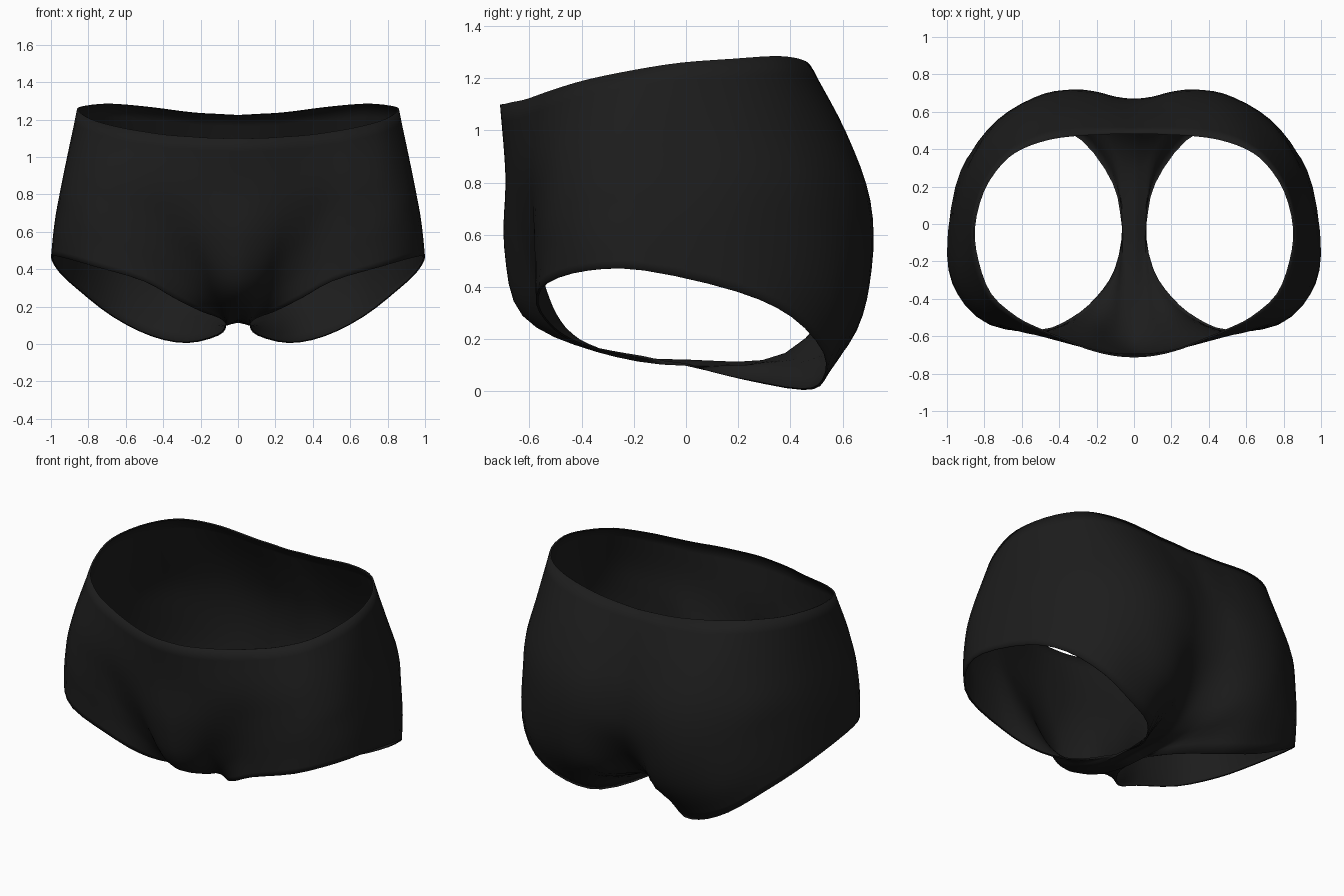
import bpy, bmesh
from mathutils import Vector

if "Cube" in bpy.data.objects:
    bpy.data.objects.remove(bpy.data.objects["Cube"])

# Half-body guide curves, each running front centre -> side -> back centre
waist = [(0,-.713,1.1), (.12,-.703,1.1), (.25,-.67,1.108), (.38,-.62,1.118), (.5,-.57,1.135),
         (.63,-.505,1.158), (.77,-.38,1.195), (.84,-.2,1.232), (.86,-.02,1.26), (.81,.18,1.275),
         (.71,.33,1.285), (.6,.41,1.28), (.45,.46,1.265), (.3,.48,1.245), (.2,.485,1.235),
         (.1,.49,1.23), (0,.49,1.225)]
upper_hip = [(0,-.692,.82), (.1,-.69,.83), (.2,-.675,.83), (.33,-.645,.84), (.48,-.605,.87),
             (.64,-.56,.9), (.8,-.465,.95), (.9,-.28,.98), (.912,-.06,1), (.875,.19,1),
             (.775,.385,1), (.625,.525,1), (.47,.6,.99), (.31,.615,.99), (.2,.61,.98),
             (.1,.6,.98), (0,.59,.98)]
hip = [(0,-.697,.55), (.08,-.687,.56), (.17,-.66,.57), (.27,-.622,.6), (.42,-.588,.65),
       (.6,-.577,.72), (.81,-.5,.78), (.93,-.33,.81), (.95,-.09,.82), (.92,.19,.82),
       (.81,.435,.8), (.65,.59,.78), (.48,.68,.75), (.32,.707,.73), (.2,.698,.73),
       (.1,.675,.72), (0,.665,.72)]
seat = [(0,-.627,.29), (.07,-.61,.3), (.13,-.587,.33), (.22,-.555,.4), (.37,-.558,.48),
        (.56,-.58,.57), (.8,-.522,.65), (.935,-.36,.7), (.973,-.12,.7), (.94,.19,.68),
        (.82,.445,.62), (.665,.605,.56), (.48,.695,.5), (.32,.712,.47), (.2,.69,.46),
        (.09,.648,.45), (0,.635,.45)]
lower = [(0,-.35,.155), (.065,-.35,.155), (.11,-.42,.2), (.205,-.48,.27), (.34,-.53,.36),
         (.54,-.578,.46), (.79,-.527,.54), (.945,-.37,.58), (.988,-.14,.59), (.95,.19,.53),
         (.835,.44,.43), (.67,.595,.33), (.47,.65,.26), (.31,.645,.22), (.185,.565,.175),
         (.075,.42,.148), (0,.38,.147)]
leg_edge = [(0,0,.122), (.063,0,.098), (.1,-.24,.138), (.2,-.4,.175), (.33,-.51,.24),
            (.5,-.575,.335), (.77,-.54,.415), (.94,-.38,.463), (1,-.16,.464), (.955,.2,.382),
            (.85,.41,.285), (.67,.535,.145), (.46,.53,.04), (.27,.45,.005), (.105,.22,.045),
            (.063,0,.098), (0,0,.122)]
STEPS, DOWN = 3, 4


def spline(p, steps):
    """Smooth curve through p[1:-1]; the end points only steer the tangents."""
    out = []
    for a, b, c, d in zip(p, p[1:], p[2:], p[3:]):
        for k in range(steps):
            t = k / steps
            out.append(0.5 * (2*b + (c - a)*t + (2*a - 5*b + 4*c - d)*t*t
                              + (3*b - a - 3*c + d)*t**3))
    return out + [p[-2]]


def flip(v):
    return Vector((-v.x, v.y, v.z))


# Rows around the body, meeting x = 0 squarely
rows = []
for guide in (waist, upper_hip, hip, seat, lower):
    p = [Vector(q) for q in guide]
    rows.append(spline([flip(p[1])] + p + [flip(p[-2])], STEPS))

# Bottom row: smooth closed leg opening plus a straight line across the crotch
p = [Vector(q) for q in leg_edge]
opening = spline([p[-3]] + p[1:-1] + [p[2]], STEPS)
bridge = [p[0].lerp(p[1], k / STEPS) for k in range(STEPS)]
rows.append(bridge + opening + bridge[::-1])

# Columns from waist down; crotch columns flow from front into back
cols = [list(c) for c in zip(*rows)]
n = len(cols)
fine = []
for i, c in enumerate(cols):
    under = min(i, n - 1 - i) <= STEPS
    tail = cols[n - 1 - i][-2] if under else 2 * c[-1] - c[-2]
    fine.append(spline([2 * c[0] - c[1]] + c + [tail], DOWN))

# Skin one half of the garment
bm = bmesh.new()
grid = []
for i, col in enumerate(fine):
    on_seam = i in (0, n - 1)
    grid.append([bm.verts.new((0 if on_seam else max(v.x, 0), v.y, v.z)) for v in col])
for c0, c1 in zip(grid, grid[1:]):
    for j in range(len(c0) - 1):
        bm.faces.new((c0[j], c0[j+1], c1[j+1], c1[j]))

# Mirror to the other side and weld the seams
half = bm.verts[:] + bm.edges[:] + bm.faces[:]
copy = bmesh.ops.duplicate(bm, geom=half)["geom"]
for v in copy:
    if isinstance(v, bmesh.types.BMVert):
        v.co.x *= -1
bmesh.ops.reverse_faces(bm, faces=[f for f in copy if isinstance(f, bmesh.types.BMFace)])
bmesh.ops.remove_doubles(bm, verts=bm.verts[:], dist=0.0008)
bm.normal_update()
side = max(bm.faces, key=lambda f: f.calc_center_median().x)
if side.normal.x < 0:
    bmesh.ops.reverse_faces(bm, faces=bm.faces[:])

mesh = bpy.data.meshes.new("briefs")
bm.to_mesh(mesh)
bm.free()
briefs = bpy.data.objects.new("briefs", mesh)
bpy.context.collection.objects.link(briefs)

# Black cloth
cloth = bpy.data.materials.new("black_cloth")
cloth.diffuse_color = (0.012, 0.012, 0.012, 1)
cloth.use_nodes = True
cloth.node_tree.nodes["Principled BSDF"].inputs["Base Color"].default_value = cloth.diffuse_color
mesh.materials.append(cloth)

# Narrow turned-in hem at waist and legs
hem = briefs.modifiers.new("hem", 'SOLIDIFY')
hem.thickness = 0.01
hem.offset = -1
hem.use_rim_only = True

bpy.context.view_layer.objects.active = briefs
briefs.select_set(True)
bpy.ops.object.shade_smooth_by_angle(angle=0.9)
